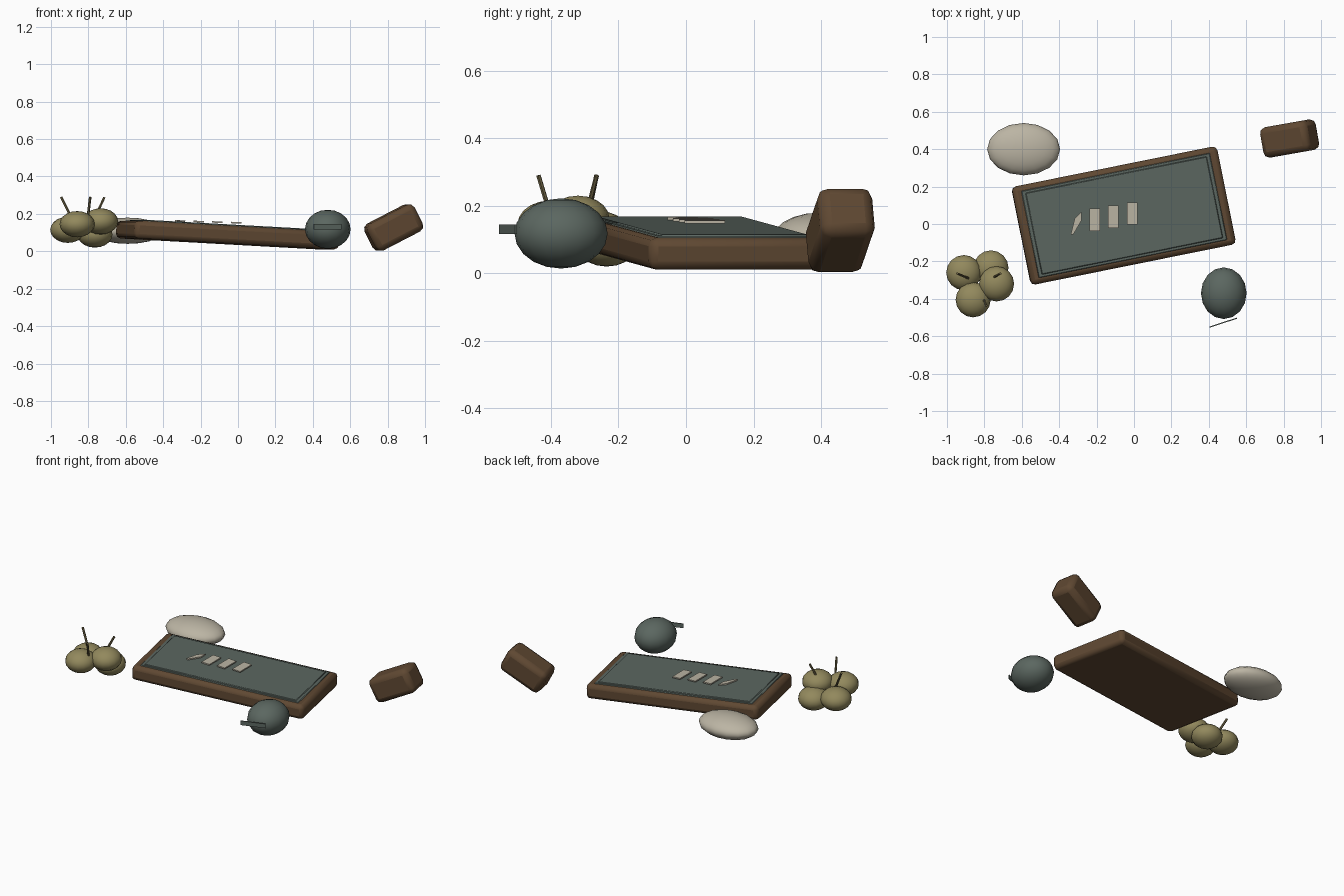
import bpy
from math import radians
from mathutils import Vector

cube = bpy.data.objects.get("Cube")
if cube:
    bpy.data.objects.remove(cube, do_unlink=True)


def material(name, rgb):
    m = bpy.data.materials.new(name)
    m.use_nodes = True
    m.diffuse_color = (*rgb, 1)
    m.node_tree.nodes["Principled BSDF"].inputs["Base Color"].default_value = (*rgb, 1)
    return m


BROWN = material("dark wood brown", (0.115, 0.065, 0.032))
TEAL = material("grey teal", (0.105, 0.135, 0.118))
OLIVE = material("olive", (0.29, 0.25, 0.11))
CREAM = material("cream", (0.5, 0.46, 0.37))
STEM = material("dark olive", (0.16, 0.13, 0.06))


def finish(name, mat, smooth=30):
    ob = bpy.context.object
    ob.name = name
    ob.data.materials.append(mat)
    bpy.ops.object.shade_smooth_by_angle(angle=radians(smooth))
    return ob


def box(name, loc, size, mat, rot=(0, 0, 0), bevel=0, segments=1):
    bpy.ops.mesh.primitive_cube_add(size=1, location=loc,
                                    rotation=[radians(a) for a in rot])
    ob = bpy.context.object
    ob.scale = size
    bpy.ops.object.transform_apply(location=False, rotation=False, scale=True)
    if bevel:
        mod = ob.modifiers.new("Bevel", 'BEVEL')
        mod.width, mod.segments = bevel, segments
    return finish(name, mat)


def ball(name, loc, radii, mat, rot=(0, 0, 0)):
    bpy.ops.mesh.primitive_uv_sphere_add(segments=16, ring_count=10, radius=1, location=loc,
                                         rotation=[radians(a) for a in rot])
    bpy.context.object.scale = radii
    return finish(name, mat, 50)


def stick(name, start, end, radius, mat):
    a, b = Vector(start), Vector(end)
    bpy.ops.mesh.primitive_cylinder_add(vertices=6, radius=radius, depth=(b - a).length,
                                        location=(a + b) / 2)
    bpy.context.object.rotation_euler = (b - a).to_track_quat('Z', 'Y').to_euler()
    return finish(name, mat)


# Sloping tray with a two-step panel on top
TILT = (0, 3.1, 11.4)
tray = box("tray", (-0.055, 0.045, 0.087), (1.12, 0.535, 0.095), BROWN, TILT, 0.025, 2)
for name, size, lift in (("panel_border", (1.03, 0.475, 0.03), 0.036),
                         ("panel", (0.99, 0.445, 0.03), 0.040)):
    up = tray.rotation_euler.to_matrix() @ Vector((0, 0, lift))
    box(name, tray.location + up, size, TEAL, TILT, 0.004)

# Row of thin slices lying on the panel
for i in range(4):
    x = -0.31 + 0.1 * i
    mesh = bpy.data.meshes.new("slice")
    w, h = 0.028, 0.06
    cut = 0.042 if i == 0 else 0
    mesh.from_pydata([(-w, -h, 0), (w - cut, -h, 0), (w, h * 0.2 if i == 0 else -h, 0),
                      (w, h, 0), (-w + cut / 2, h * (0.4 if i == 0 else 1), 0)],
                     [], [(0, 1, 2, 3, 4)])
    ob = bpy.data.objects.new(f"slice_{i + 1}", mesh)
    bpy.context.collection.objects.link(ob)
    mesh.materials.append(CREAM)
    ob.location = (x, 0.005 + 0.017 * i, 0.162 - 0.003 * i)
    ob.rotation_euler = (0, radians(2.4), 0)
    mod = ob.modifiers.new("Solidify", 'SOLIDIFY')
    mod.thickness, mod.offset = 0.008, 0

# Pale flattened stone
ball("pale_stone", (-0.59, 0.40, 0.11), (0.195, 0.14, 0.07), CREAM)

# Round fruit with a flat tag in front
ball("teal_fruit", (0.48, -0.37, 0.118), (0.122, 0.138, 0.104), TEAL)
box("fruit_tag", (0.478, -0.527, 0.131), (0.155, 0.006, 0.028), TEAL, (0, 0, 18))

# Tilted wooden block
box("tilted_block", (0.832, 0.457, 0.127), (0.285, 0.165, 0.16), BROWN,
    (0, -27, 10), 0.032, 2)

# Cluster of berries with stems
for i, loc in enumerate([(-0.91, -0.26, 0.115), (-0.765, -0.235, 0.09),
                         (-0.86, -0.405, 0.145), (-0.735, -0.32, 0.16)]):
    ball(f"berry_{i + 1}", loc, (0.094, 0.094, 0.07), OLIVE)
for i, (top, base) in enumerate([((-0.945, -0.265, 0.29), (-0.885, -0.29, 0.17)),
                                 ((-0.715, -0.265, 0.288), (-0.76, -0.29, 0.19)),
                                 ((-0.79, -0.437, 0.29), (-0.807, -0.395, 0.15))]):
    stick(f"berry_stem_{i + 1}", base, top, 0.007, STEM)
